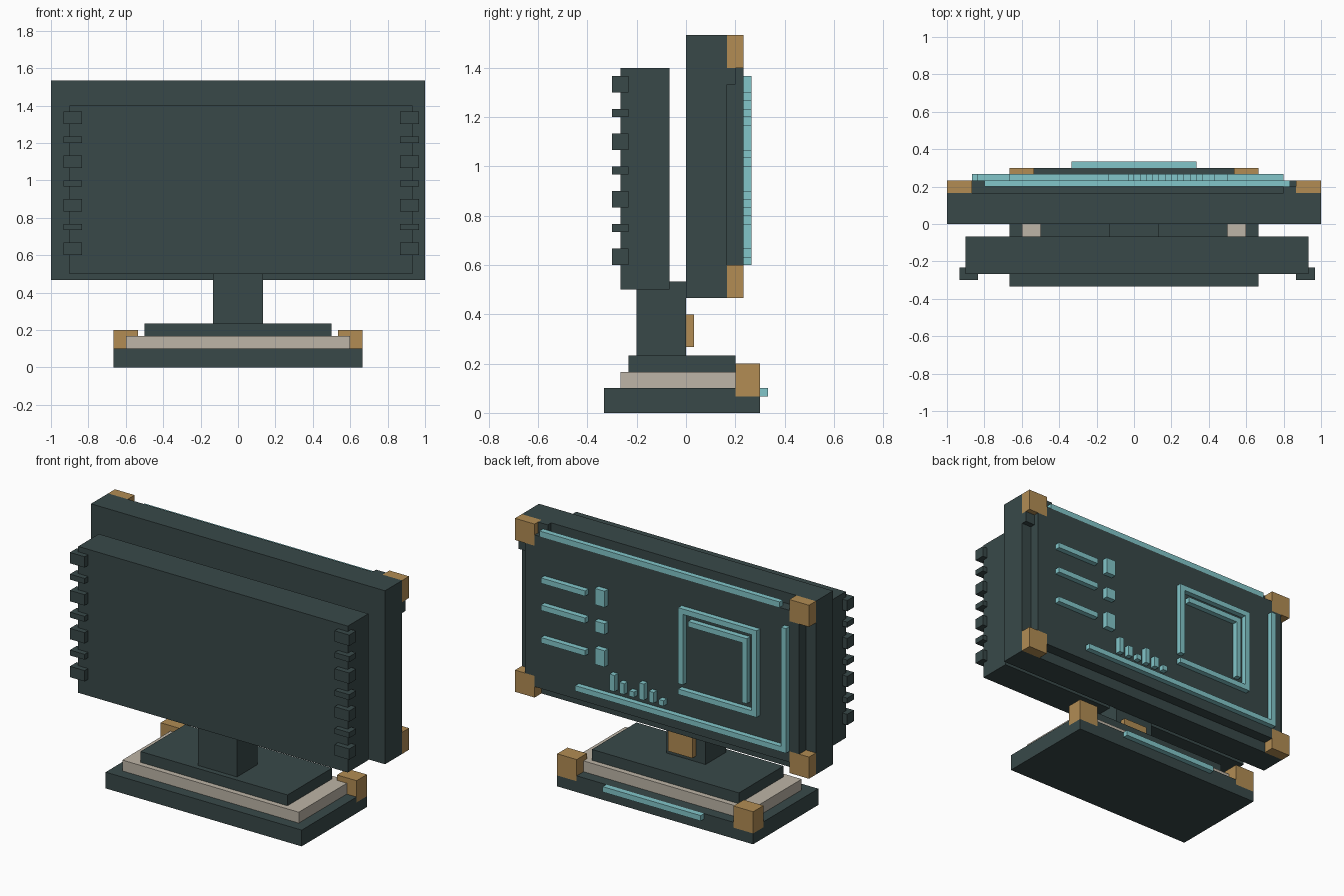
import bpy, bmesh

if "Cube" in bpy.data.objects:
    bpy.data.objects.remove(bpy.data.objects["Cube"])

U = 1 / 30  # the model sits on a grid of thirtieths


def material(name, rgb):
    m = bpy.data.materials.new(name)
    m.diffuse_color = (*rgb, 1)
    m.use_nodes = True
    m.node_tree.nodes["Principled BSDF"].inputs["Base Color"].default_value = m.diffuse_color
    return m


DARK = material("dark slate", (0.040, 0.066, 0.066))
TEAL = material("pale teal", (0.225, 0.565, 0.590))
BRASS = material("brass brown", (0.445, 0.265, 0.088))
STONE = material("warm grey", (0.510, 0.460, 0.385))


def finish(name, bm, mat):
    bmesh.ops.recalc_face_normals(bm, faces=bm.faces)
    mesh = bpy.data.meshes.new(name)
    bm.to_mesh(mesh)
    bm.free()
    mesh.materials.append(mat)
    ob = bpy.data.objects.new(name, mesh)
    bpy.context.collection.objects.link(ob)
    return ob


def boxes(name, mat, *spans):
    """One object from boxes given as (x0, x1, y0, y1, z0, z1) in grid units."""
    bm = bmesh.new()
    for x0, x1, y0, y1, z0, z1 in spans:
        for v in bmesh.ops.create_cube(bm, size=1)["verts"]:
            v.co.x = (x1 if v.co.x > 0 else x0) * U
            v.co.y = (y1 if v.co.y > 0 else y0) * U
            v.co.z = (z1 if v.co.z > 0 else z0) * U
    return finish(name, bm, mat)


def prism(name, mat, points, to_3d, offset):
    """Extrude a flat outline, in grid units."""
    bm = bmesh.new()
    face = bm.faces.new([bm.verts.new([c * U for c in to_3d(*p)]) for p in points])
    new = bmesh.ops.extrude_face_region(bm, geom=[face])["geom"]
    bmesh.ops.translate(bm, vec=[c * U for c in offset],
                        verts=[g for g in new if isinstance(g, bmesh.types.BMVert)])
    return finish(name, bm, mat)


# Base: slab, with the back corners of its upper layer cut for the brass blocks
boxes("base_slab", DARK, (-20, 20, -10, 9, 0, 2))
prism("base_top_layer", DARK,
      [(-20, -10), (20, -10), (20, 6), (16, 6), (16, 9), (-16, 9), (-16, 6), (-20, 6)],
      lambda x, y: (x, y, 2), (0, 0, 1))
boxes("base_middle_plate", STONE, (-18, 18, -8, 7, 3, 5))
boxes("base_upper_plate", DARK, (-15, 15, -7, 6, 5, 7))
boxes("base_corner_blocks", BRASS, *[(x, x + 4, 6, 9, 2, 6) for x in (-20, 16)])
boxes("base_light_strip", TEAL, (-10, 10, 9, 10, 2, 3))

# Neck with its small plate
boxes("neck", DARK, (-4, 4, -6, 0, 7, 16))
boxes("neck_plate", BRASS, (-2, 3, 0, 1, 8, 12))

# Rear housing and its vent ribs
boxes("rear_housing", DARK, (-27, 28, -8, -2, 15, 42))
RIBS = [(18, 20), (22, 23), (25, 27), (29, 30), (32, 34), (36, 37), (39, 41)]
boxes("vent_ribs", DARK,
      *[(x, x + 3, -9, -7, a, b) for x in (-28, 26) for a, b in RIBS])

# Display body, raised panel with notched corners, brass corner blocks
boxes("display_body", DARK, (-30, 30, 0, 5, 14, 46))
prism("display_panel", DARK,
      [(-26, 16), (26, 16), (26, 18), (28, 18), (28, 42), (26, 42),
       (26, 44), (-26, 44), (-26, 42), (-28, 42), (-28, 18), (-26, 18)],
      lambda x, z: (x, 5, z), (0, 2, 0))
boxes("display_corner_blocks", BRASS,
      *[(x, x + 4, 5, 7, z, z + 4) for x in (-30, 26) for z in (14, 42)])
boxes("corner_backing", DARK, (24, 26, 5, 6, 40, 46), (26, 30, 5, 6, 40, 42))


def glow(name, *rects):
    """Raised teal bars on the panel, given as (x0, x1, z0, z1)."""
    boxes(name, TEAL, *[(a, b, 7, 8, c, d) for a, b, c, d in rects])


# Teal edge lines
boxes("top_light_strip", TEAL, (-24, 25, 6, 7, 44, 45))
glow("side_light_strip", (-26, -25, 18, 41))
glow("bottom_light_strip", (-25, 17, 18, 19))

# Nested picture frame
glow("picture_frame_outer", (-20, -4, 38, 39), (-5, -4, 25, 38),
     (-20, -19, 24, 38), (-20, -4, 23, 24))
glow("picture_frame_inner", (-18, -6, 36, 37), (-18, -17, 25, 36))

# Text-like bars, square markers and small bar chart
glow("list_bars", *[(15, 24, z, z + 1) for z in (25, 31, 36)])
glow("list_markers", (11, 13, 35, 38), (11, 13, 30, 32), (11, 13, 24, 27))
glow("chart_bars", *[(9 - 2 * i, 10 - 2 * i, 20, 20 + h)
                     for i, h in enumerate((3, 2, 1, 3, 2, 1))])
